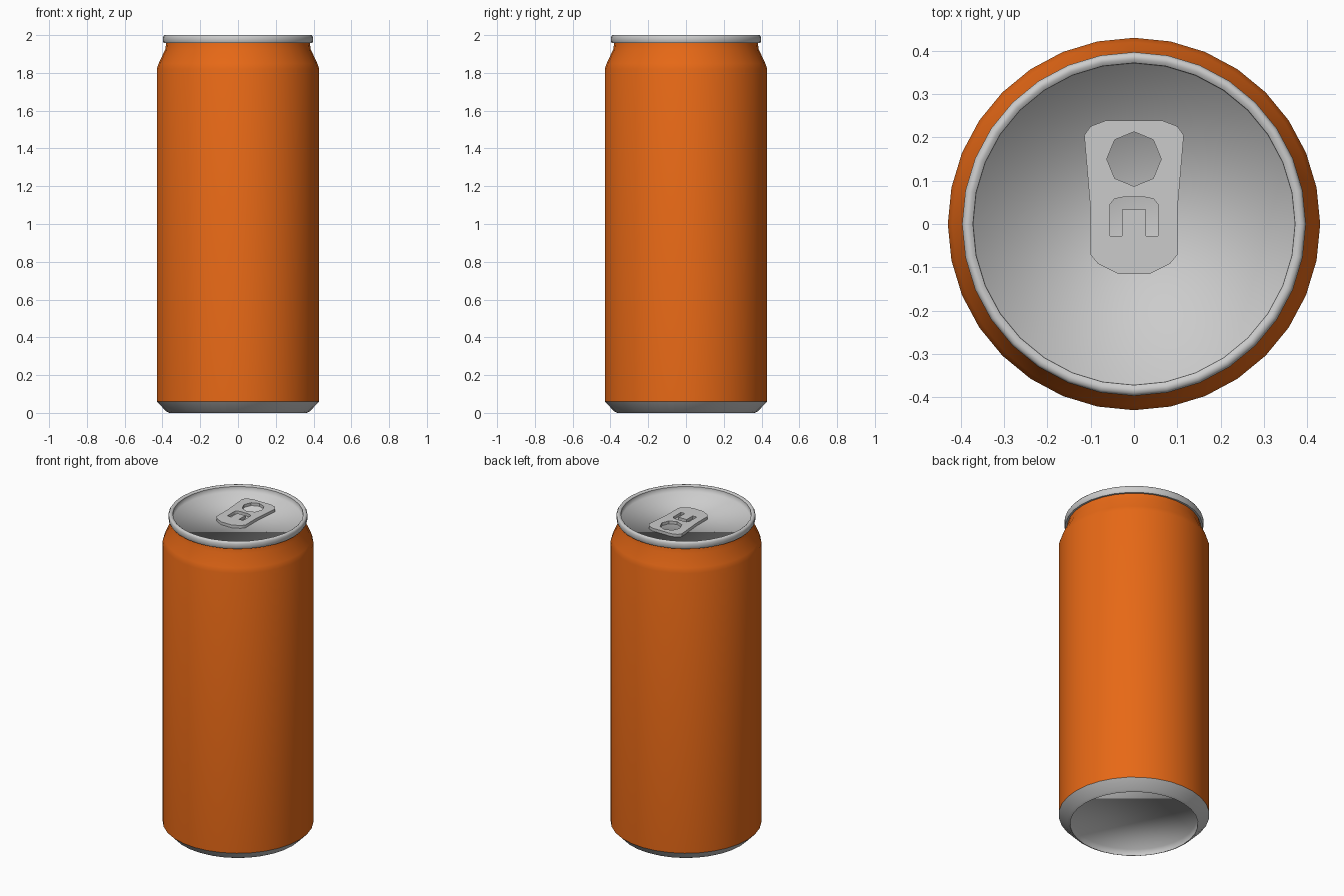
import bpy, bmesh, math

if "Cube" in bpy.data.objects:
    bpy.data.objects.remove(bpy.data.objects["Cube"])

SIDES = 32


def lathe(name, profile, angle=60, cap=False, mat=None):
    """Spin a (radius, z) profile round z; optionally close the last ring."""
    bm = bmesh.new()
    rings = []
    for r, z in profile:
        rings.append([bm.verts.new((r * math.cos(2 * math.pi * i / SIDES),
                                    r * math.sin(2 * math.pi * i / SIDES), z))
                      for i in range(SIDES)])
    for a, b in zip(rings, rings[1:]):
        for i in range(SIDES):
            j = (i + 1) % SIDES
            bm.faces.new((a[i], a[j], b[j], b[i]))
    if cap:
        bm.faces.new(rings[-1])
    mesh = bpy.data.meshes.new(name)
    bm.to_mesh(mesh)
    bm.free()
    ob = bpy.data.objects.new(name, mesh)
    bpy.context.collection.objects.link(ob)
    finish(ob, angle)
    if mat:
        mesh.materials.append(mat)
    return ob


def finish(ob, angle):
    bpy.ops.object.select_all(action='DESELECT')
    ob.select_set(True)
    bpy.context.view_layer.objects.active = ob
    bpy.ops.object.shade_smooth_by_angle(angle=math.radians(angle))


orange = bpy.data.materials.new("orange_paint")
orange.diffuse_color = (0.8, 0.14, 0.008, 1)
orange.use_nodes = True
orange.node_tree.nodes["Principled BSDF"].inputs["Base Color"].default_value = orange.diffuse_color

# Painted body with tapered shoulder and neck
lathe("can_body", [(0.43, 0.06), (0.43, 1.82), (0.42, 1.85),
                   (0.385, 1.925), (0.38, 1.96)], mat=orange)

# Rolled rim
lathe("top_rim", [(0.38, 1.957), (0.392, 1.957), (0.397, 1.967), (0.397, 1.99),
                  (0.391, 2.0), (0.38, 2.0), (0.372, 1.994)])

# Sunken lid, shaded smoothly into its short wall
lathe("lid", [(0.372, 1.994), (0.37, 1.96)], angle=180, cap=True)

# Chamfered foot and hollow underside
lathe("base_foot", [(0.365, 0.0), (0.38, 0.008), (0.43, 0.06)])
lathe("base_hollow", [(0.36, 0.04), (0.365, 0.0)], angle=180)
hollow = bpy.data.objects["base_hollow"].data
bm = bmesh.new()
bm.from_mesh(hollow)
bm.verts.ensure_lookup_table()
bm.faces.new([bm.verts[i] for i in reversed(range(SIDES))])
for f in bm.faces:
    f.smooth = True
bm.to_mesh(hollow)
bm.free()


# Pull tab: mirrored outline with a finger hole and a U-shaped slot
def mirrored(half):
    return half + [(-x, y) for x, y in reversed(half) if x > 0]


outline = mirrored([(0.065, 0.239), (0.1, 0.226), (0.115, 0.205), (0.101, 0.04),
                    (0.101, -0.07), (0.083, -0.092), (0.037, -0.115)])
hole = [(0.063 * math.sin(i * math.pi / 4), 0.15 + 0.063 * math.cos(i * math.pi / 4))
        for i in range(8)]
slot = mirrored([(0.025, 0.062), (0.045, 0.058), (0.055, 0.046), (0.055, -0.028),
                 (0.028, -0.028), (0.028, 0.033)])

curve = bpy.data.curves.new("pull_tab", 'CURVE')
curve.dimensions = '2D'
curve.fill_mode = 'BOTH'
curve.extrude = 0.009
for pts in (outline, hole, slot):
    sp = curve.splines.new('POLY')
    sp.points.add(len(pts) - 1)
    for p, (x, y) in zip(sp.points, pts):
        p.co = (x, y, 0, 1)
    sp.use_cyclic_u = True
tab = bpy.data.objects.new("pull_tab", curve)
tab.location.z = 1.97
bpy.context.collection.objects.link(tab)
bpy.ops.object.select_all(action='DESELECT')
tab.select_set(True)
bpy.context.view_layer.objects.active = tab
bpy.ops.object.convert(target='MESH')
finish(bpy.context.view_layer.objects.active, 40)
